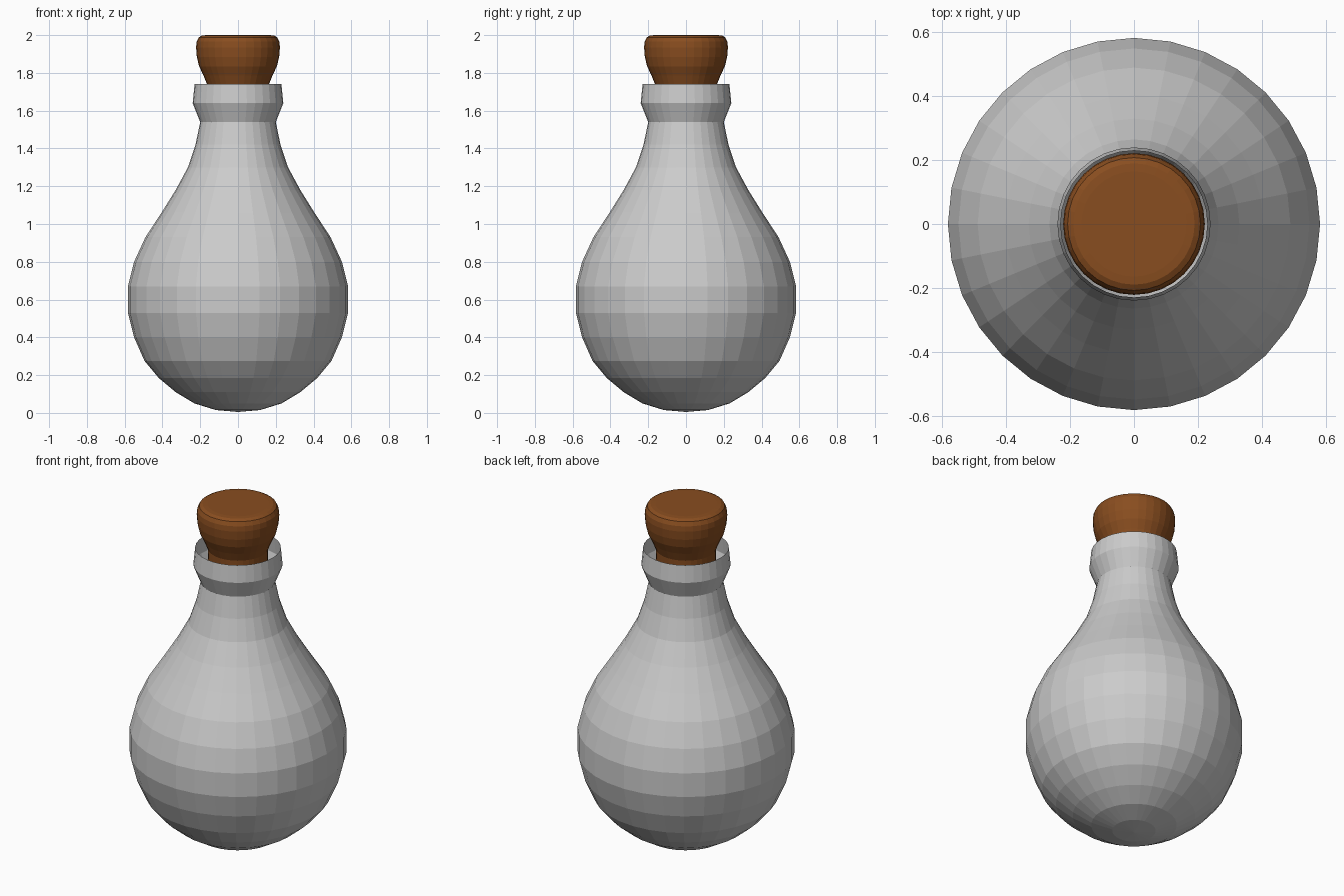
import bpy, bmesh
from math import cos, sin, tau

if "Cube" in bpy.data.objects:
    bpy.data.objects.remove(bpy.data.objects["Cube"])

SIDES = 32


def lathe(name, profile, cap_top=False):
    """Revolve (radius, z) points, bottom to top; the bottom closes to a point."""
    bm = bmesh.new()
    rings = [[bm.verts.new((r * cos(tau * i / SIDES), r * sin(tau * i / SIDES), z))
              for i in range(SIDES)] for r, z in profile[1:]]
    pole = bm.verts.new((0, 0, profile[0][1]))
    for i in range(SIDES):
        j = (i + 1) % SIDES
        bm.faces.new((pole, rings[0][j], rings[0][i]))
        for a, b in zip(rings, rings[1:]):
            bm.faces.new((a[i], a[j], b[j], b[i]))
    if cap_top:
        bm.faces.new(rings[-1])
    mesh = bpy.data.meshes.new(name)
    bm.to_mesh(mesh)
    bm.free()
    obj = bpy.data.objects.new(name, mesh)
    bpy.context.collection.objects.link(obj)
    return obj


# Thin-walled flask, open at the lip
lathe("flask", [
    (0, 0.005), (0.117, 0.015), (0.23, 0.05), (0.33, 0.11), (0.42, 0.185),
    (0.495, 0.275), (0.55, 0.40), (0.583, 0.53), (0.583, 0.67), (0.55, 0.80),
    (0.49, 0.93), (0.405, 1.06), (0.33, 1.18), (0.265, 1.30), (0.225, 1.42),
    (0.20, 1.54), (0.24, 1.64), (0.23, 1.74)])

# Cork stopper, flared at the top and plugged into the neck
cork = lathe("cork", [
    (0, 1.56), (0.17, 1.56), (0.168, 1.62), (0.161, 1.68), (0.162, 1.735),
    (0.182, 1.785), (0.206, 1.835), (0.218, 1.885), (0.222, 1.935),
    (0.219, 1.965), (0.208, 1.988), (0.19, 1.998), (0.165, 2.0)], cap_top=True)
brown = bpy.data.materials.new("cork_brown")
brown.diffuse_color = (0.25, 0.075, 0.014, 1)
brown.use_nodes = True
brown.node_tree.nodes["Principled BSDF"].inputs["Base Color"].default_value = brown.diffuse_color
cork.data.materials.append(brown)
